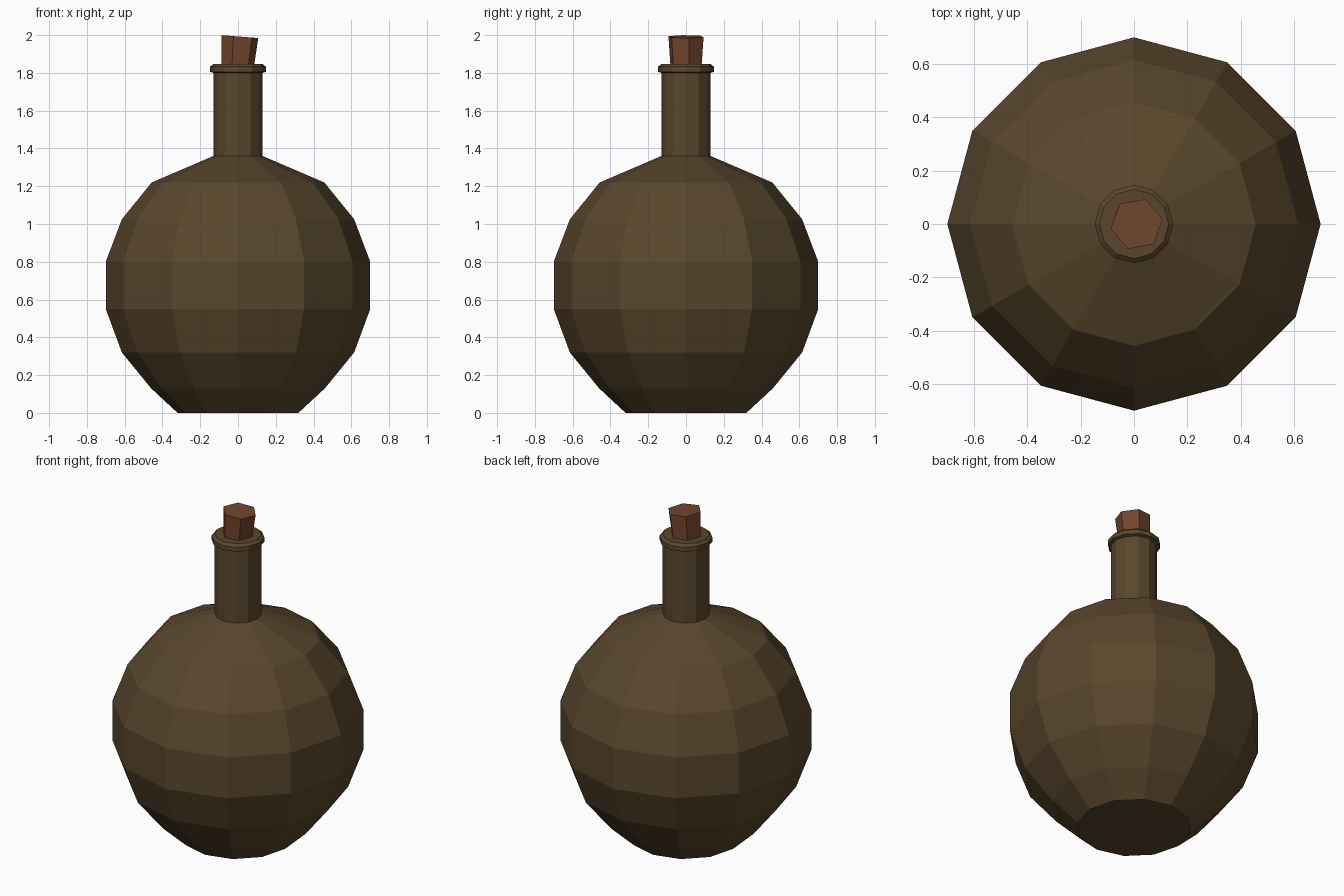
import bpy, bmesh, math
from mathutils import Matrix, Vector

if "Cube" in bpy.data.objects:
    bpy.data.objects.remove(bpy.data.objects["Cube"])


def material(name, rgb):
    m = bpy.data.materials.new(name)
    m.diffuse_color = (*rgb, 1)
    m.use_nodes = True
    m.node_tree.nodes["Principled BSDF"].inputs["Base Color"].default_value = m.diffuse_color
    return m


def lathe(name, profile, sides, mat, start=0.0):
    """Closed, flat-shaded solid of revolution from (radius, z) points."""
    bm = bmesh.new()
    rings = []
    for r, z in profile:
        angles = [start + 2 * math.pi * i / sides for i in range(sides)]
        rings.append([bm.verts.new((r * math.cos(a), r * math.sin(a), z)) for a in angles])
    for lo, hi in zip(rings, rings[1:]):
        for i in range(sides):
            j = (i + 1) % sides
            bm.faces.new((lo[i], lo[j], hi[j], hi[i]))
    bm.faces.new(rings[0][::-1])
    bm.faces.new(rings[-1])
    mesh = bpy.data.meshes.new(name)
    bm.to_mesh(mesh)
    bm.free()
    mesh.materials.append(mat)
    obj = bpy.data.objects.new(name, mesh)
    bpy.context.collection.objects.link(obj)
    return obj


glass = material("brown_glass", (0.10, 0.062, 0.025))
cork_mat = material("cork", (0.17, 0.062, 0.027))

# Round body, straight neck and bevelled lip in one profile
lathe("bottle", [
    (0.32, 0), (0.46, 0.13), (0.615, 0.32), (0.70, 0.55), (0.70, 0.80),
    (0.615, 1.025), (0.457, 1.22), (0.13, 1.36), (0.13, 1.80),
    (0.147, 1.806), (0.147, 1.833), (0.13, 1.848),
], 12, glass)

# Tapered six-sided cork, tipped slightly towards +x
cork = lathe("cork", [(0.083, -0.22), (0.099, 0)], 6, cork_mat, math.radians(10))
cork.matrix_world = (Matrix.Translation(Vector((0.01, 0, 1.992)))
                     @ Matrix.Rotation(math.radians(4.5), 4, 'Y'))
